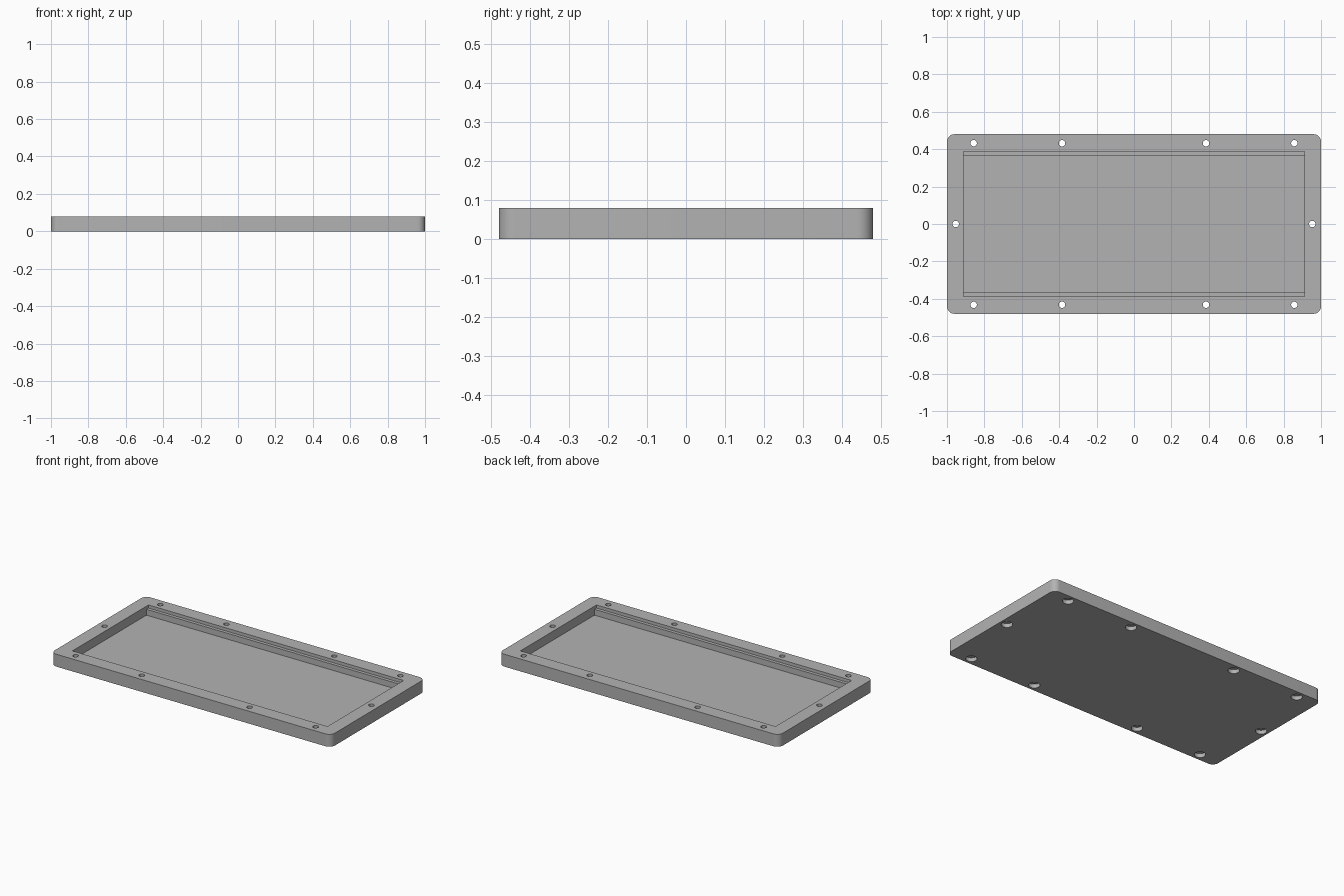
import bpy
import bmesh
import math

cube = bpy.data.objects.get("Cube")
if cube:
    bpy.data.objects.remove(cube, do_unlink=True)

WIDTH, DEPTH, HEIGHT = 2.0, 0.96, 0.08
CORNER = 0.04
FLOOR, LEDGE = 0.022, 0.06

grey = bpy.data.materials.new("mid grey")
grey.use_nodes = True
grey.diffuse_color = (0.45, 0.45, 0.45, 1)
grey.node_tree.nodes["Principled BSDF"].inputs["Base Color"].default_value = (0.45, 0.45, 0.45, 1)


def add_prism(name, outline, z0, z1):
    """Extrude a flat outline from z0 up to z1."""
    bm = bmesh.new()
    face = bm.faces.new([bm.verts.new((x, y, z0)) for x, y in outline])
    moved = bmesh.ops.extrude_face_region(bm, geom=[face])["geom"]
    verts = [v for v in moved if isinstance(v, bmesh.types.BMVert)]
    bmesh.ops.translate(bm, vec=(0, 0, z1 - z0), verts=verts)
    bmesh.ops.recalc_face_normals(bm, faces=bm.faces)
    mesh = bpy.data.meshes.new(name)
    bm.to_mesh(mesh)
    bm.free()
    mesh.materials.append(grey)
    obj = bpy.data.objects.new(name, mesh)
    bpy.context.collection.objects.link(obj)
    return obj


def rectangle(hx, hy):
    return [(-hx, -hy), (hx, -hy), (hx, hy), (-hx, hy)]


def rounded_rectangle(hx, hy, r, steps=10):
    points = []
    for i, (sx, sy) in enumerate([(1, 1), (-1, 1), (-1, -1), (1, -1)]):
        for k in range(steps + 1):
            a = math.pi / 2 * (i + k / steps)
            points.append((sx * (hx - r) + r * math.cos(a), sy * (hy - r) + r * math.sin(a)))
    return points


def circle(cx, cy, r, sides=32):
    return [(cx + r * math.cos(2 * math.pi * k / sides),
             cy + r * math.sin(2 * math.pi * k / sides)) for k in range(sides)]


def cut(target, cutter):
    """Subtract the cutter, then discard it."""
    cutter.hide_render = True
    mod = target.modifiers.new("cut", "BOOLEAN")
    mod.operation = "DIFFERENCE"
    mod.solver = "EXACT"
    mod.object = cutter
    bpy.context.view_layer.objects.active = target
    bpy.ops.object.modifier_apply(modifier=mod.name)
    bpy.data.objects.remove(cutter, do_unlink=True)


# Tray body with rounded corners
tray = add_prism("tray", rounded_rectangle(WIDTH / 2, DEPTH / 2, CORNER), 0, HEIGHT)

# Pocket, with a shallow ledge along both long sides
cut(tray, add_prism("pocket_cutter", rectangle(0.911, 0.367), FLOOR, 0.2))
cut(tray, add_prism("ledge_cutter", rectangle(0.911, 0.388), LEDGE, 0.2))

# Screw holes through the rim, counterbored from below
holes = [(x, y) for x in (-0.857, -0.385, 0.385, 0.857) for y in (-0.432, 0.432)]
holes += [(-0.953, 0), (0.953, 0)]
for x, y in holes:
    cut(tray, add_prism("screw_hole_cutter", circle(x, y, 0.017), -0.1, 0.2))
    cut(tray, add_prism("counterbore_cutter", circle(x, y, 0.033), -0.1, 0.025))

# Smooth round walls, sharp edges elsewhere
bpy.ops.object.select_all(action="DESELECT")
tray.select_set(True)
bpy.context.view_layer.objects.active = tray
bpy.ops.object.shade_smooth_by_angle(angle=math.radians(30))
